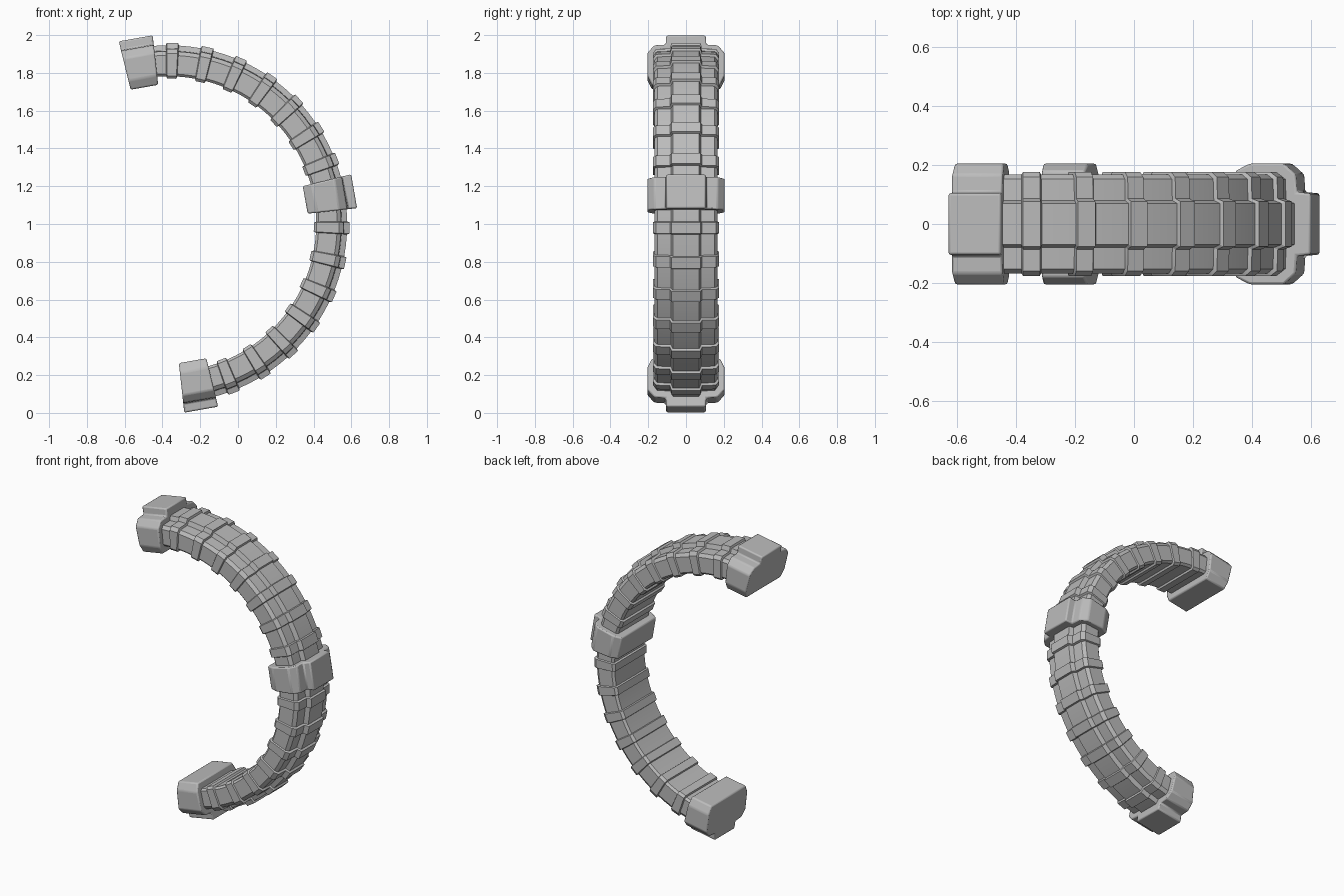
import bpy, bmesh
from math import radians, cos, sin
from mathutils import Vector

cube = bpy.data.objects.get("Cube")
if cube:
    bpy.data.objects.remove(cube, do_unlink=True)

CENTRE = Vector((-0.368, 0, 1.0))   # centre of the arc
PITCH = 11.25                       # angle between ribs
CLAMP_ANGLES = {"lower_end_clamp": -80, "middle_clamp": 10, "upper_end_clamp": 100}

grey = bpy.data.materials.new("light grey")
grey.use_nodes = True
grey.diffuse_color = (0.5, 0.5, 0.5, 1)
grey.node_tree.nodes["Principled BSDF"].inputs["Base Color"].default_value = (0.5, 0.5, 0.5, 1)


def mirrored(half):
    """Close a half section of (y, radius) points across y = 0."""
    return half + [(-y, r) for y, r in reversed(half)]


def loft(name, rings, bevel=0.0):
    """Skin a list of point rings, cap both ends and shade."""
    bm = bmesh.new()
    loops = [[bm.verts.new(p) for p in ring] for ring in rings]
    n = len(loops[0])
    for a, b in zip(loops, loops[1:]):
        for i in range(n):
            j = (i + 1) % n
            bm.faces.new((a[i], a[j], b[j], b[i]))
    bm.faces.new(loops[0])
    bm.faces.new(loops[-1])
    bmesh.ops.recalc_face_normals(bm, faces=bm.faces)
    mesh = bpy.data.meshes.new(name)
    bm.to_mesh(mesh)
    bm.free()
    mesh.materials.append(grey)
    obj = bpy.data.objects.new(name, mesh)
    bpy.context.collection.objects.link(obj)
    if bevel:
        mod = obj.modifiers.new("soft edges", 'BEVEL')
        mod.width, mod.segments = bevel, 2
        mod.limit_method, mod.angle_limit = 'ANGLE', radians(25)
    bpy.ops.object.select_all(action='DESELECT')
    obj.select_set(True)
    bpy.context.view_layer.objects.active = obj
    bpy.ops.object.shade_smooth_by_angle(angle=radians(20))
    return obj


# Ribbed arc: thin section between ribs, thicker section on each rib
plain = mirrored([(0.07, 0.946), (0.080, 0.917), (0.152, 0.914),
                  (0.168, 0.893), (0.168, 0.795), (0.155, 0.782)])
rib = mirrored([(0.076, 0.959), (0.086, 0.930), (0.159, 0.927),
                (0.176, 0.903), (0.176, 0.785), (0.162, 0.770)])


def arc_ring(section, degrees):
    a = radians(degrees)
    return [CENTRE + Vector((r * cos(a), y, r * sin(a))) for y, r in section]


rings = []
for k in range(17):
    mid = -80 + k * PITCH
    rings += [arc_ring(plain, mid - 2.1), arc_ring(rib, mid - 1.8),
              arc_ring(rib, mid + 1.8), arc_ring(plain, mid + 2.1)]
    if k < 16:
        rings.append(arc_ring(plain, mid + PITCH / 2))
loft("ribbed_arc", rings)

# Clamps: stepped blocks that widen outward
clamp = mirrored([(0.104, 0.998), (0.108, 0.950), (0.168, 0.946), (0.205, 0.905),
                  (0.205, 0.785), (0.180, 0.735)])


def clamp_ring(angle, side):
    a = radians(angle)
    out, along = Vector((cos(a), 0, sin(a))), Vector((-sin(a), 0, cos(a)))
    ring = []
    for y, r in clamp:
        half = 0.074 + (r - 0.735) * 0.065
        ring.append(CENTRE + out * r + along * side * half + Vector((0, y, 0)))
    return ring


for name, angle in CLAMP_ANGLES.items():
    loft(name, [clamp_ring(angle, -1), clamp_ring(angle, 1)], bevel=0.008)
